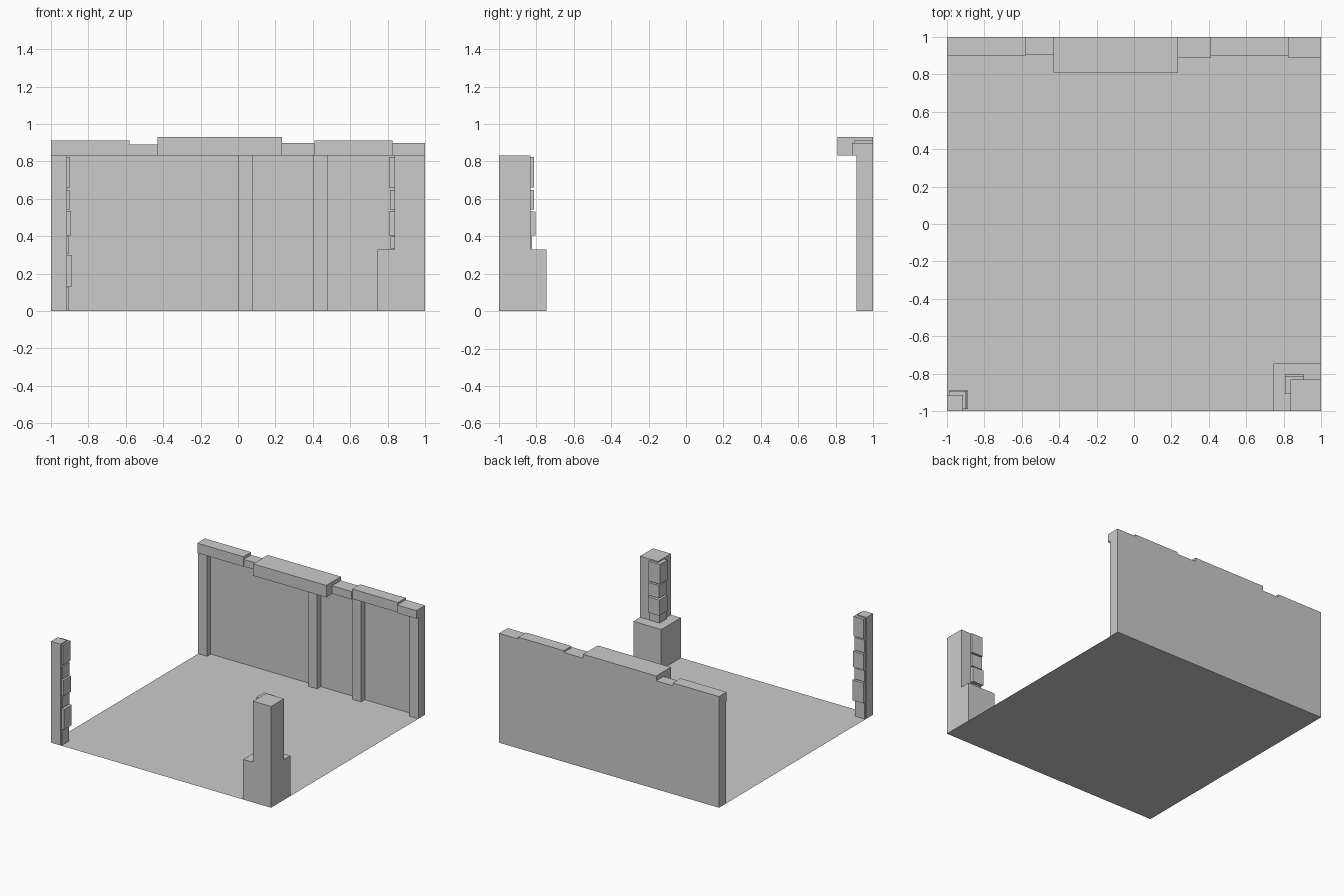
import bpy, bmesh

if "Cube" in bpy.data.objects:
    bpy.data.objects.remove(bpy.data.objects["Cube"])


def box(name, x0, x1, y0, y1, z0, z1):
    """Axis-aligned block given by its extents."""
    bm = bmesh.new()
    bmesh.ops.create_cube(bm, size=1)
    for v in bm.verts:
        v.co = (x1 if v.co.x > 0 else x0,
                y1 if v.co.y > 0 else y0,
                z1 if v.co.z > 0 else z0)
    mesh = bpy.data.meshes.new(name)
    bm.to_mesh(mesh)
    bm.free()
    ob = bpy.data.objects.new(name, mesh)
    bpy.context.collection.objects.link(ob)
    return ob


# Floor sheet
bpy.ops.mesh.primitive_plane_add(size=2)
bpy.context.object.name = "floor"

# Back wall: recessed panel with upright posts
H = 0.832
box("wall_panel", -1, 1, 0.96, 1, 0, H)
for i, x in enumerate((-1, 0, 0.4, 0.92)):
    box(f"wall_post_{i}", x, x + 0.08, 0.912, 0.99 if 0 <= x < 0.9 else 1, 0, H)

# Uneven capstones along the wall top: x start, x end, front y, top z
caps = [(-1, -0.58, 0.90, 0.913), (-0.58, -0.43, 0.905, 0.89),
        (-0.43, 0.235, 0.81, 0.93), (0.235, 0.41, 0.887, 0.898),
        (0.41, 0.825, 0.90, 0.913), (0.825, 1, 0.887, 0.898)]
for i, (x0, x1, y, z) in enumerate(caps):
    box(f"capstone_{i}", x0, x1, y, 1, H, z)

# Front right pillar on a wide base
box("right_pillar_base", 0.747, 1, -1, -0.745, 0, 0.33)
box("right_pillar", 0.837, 1, -1, -0.832, 0.33, H)

# Corner bricks on the right pillar: inner x, inner y, z range
right_bricks = [(0.815, -0.822, 0.335, 0.398), (0.806, -0.804, 0.405, 0.533),
                (0.813, -0.812, 0.543, 0.648), (0.806, -0.812, 0.66, 0.823)]
for i, (x, y, z0, z1) in enumerate(right_bricks):
    box(f"right_brick_{i}", x, 0.91, -0.91, y, z0, z1)

# Front left slim pillar
box("left_pillar", -1, -0.913, -1, -0.915, 0, H)

# Corner bricks on the left pillar: inner x, inner y, z range
left_bricks = [(-0.905, -0.902, 0, 0.128), (-0.888, -0.89, 0.132, 0.298),
               (-0.903, -0.9, 0.305, 0.398), (-0.893, -0.892, 0.405, 0.535),
               (-0.902, -0.9, 0.543, 0.648), (-0.898, -0.892, 0.66, 0.823)]
for i, (x, y, z0, z1) in enumerate(left_bricks):
    box(f"left_brick_{i}", -0.99, x, -0.99, y, z0, z1)
